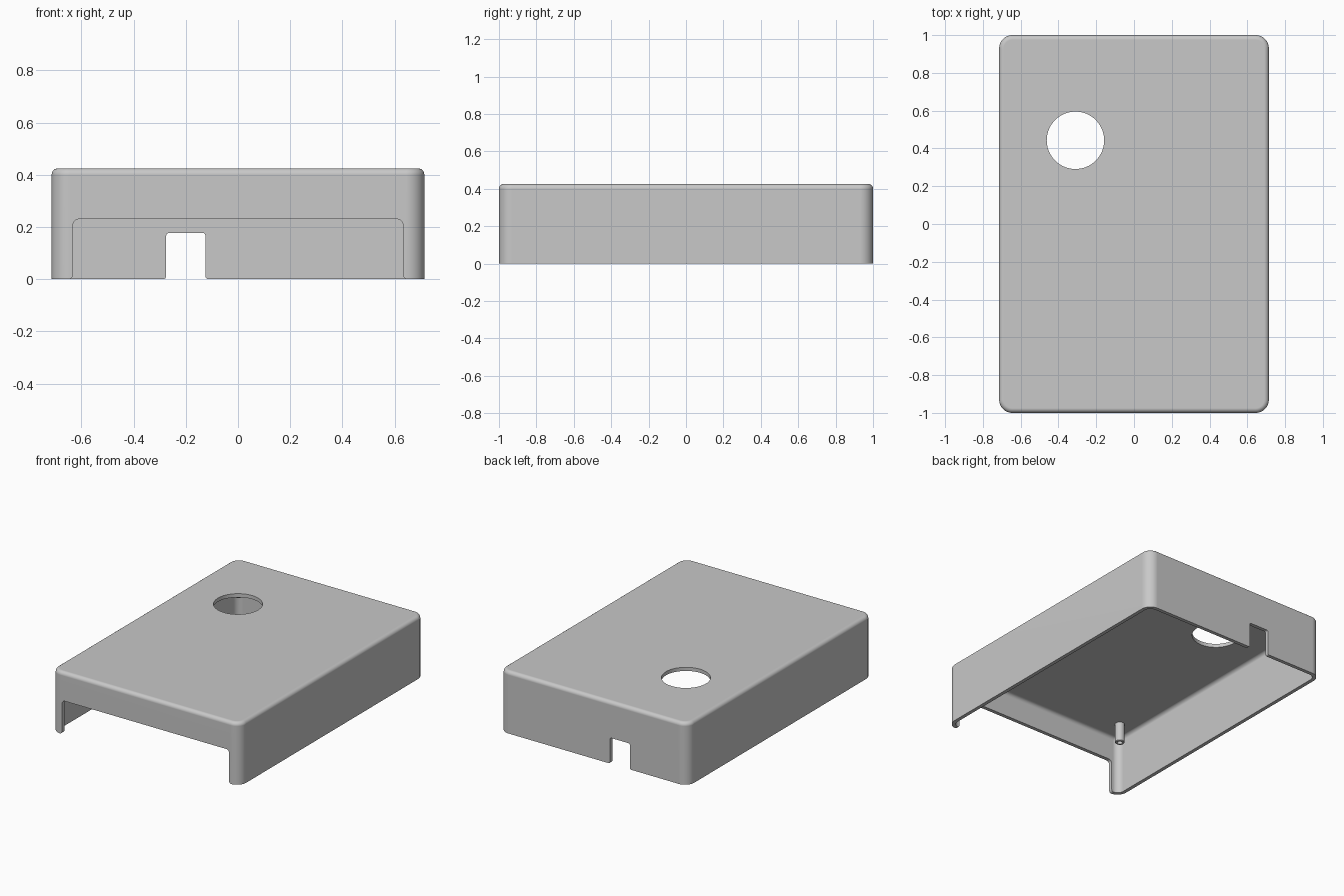
import bpy, bmesh, math
from mathutils import Matrix

cube = bpy.data.objects.get("Cube")
if cube:
    bpy.data.objects.remove(cube, do_unlink=True)

HALF_X, HALF_Y, HEIGHT, WALL = 0.714, 1.0, 0.425, 0.025

grey = bpy.data.materials.new("grey plastic")
grey.use_nodes = True
colour = (0.58, 0.58, 0.58, 1)
grey.diffuse_color = colour
grey.node_tree.nodes["Principled BSDF"].inputs["Base Color"].default_value = colour


def make_object(name, bm):
    bmesh.ops.recalc_face_normals(bm, faces=bm.faces)
    mesh = bpy.data.meshes.new(name)
    bm.to_mesh(mesh)
    bm.free()
    mesh.materials.append(grey)
    obj = bpy.data.objects.new(name, mesh)
    bpy.context.collection.objects.link(obj)
    return obj


def activate(obj):
    bpy.ops.object.select_all(action='DESELECT')
    obj.select_set(True)
    bpy.context.view_layer.objects.active = obj


def rounded_box(name, hx, hy, bottom, top, corner, fillet):
    """Box with rounded upright corners and a filleted top edge."""
    bm = bmesh.new()
    bmesh.ops.create_cube(bm, size=2)
    for v in bm.verts:
        v.co = (v.co.x * hx, v.co.y * hy, top if v.co.z > 0 else bottom)
    upright = [e for e in bm.edges
               if abs(e.verts[0].co.z - e.verts[1].co.z) > 0.01]
    bmesh.ops.bevel(bm, geom=upright, offset=corner, segments=10,
                    profile=0.5, affect='EDGES')
    rim = [e for e in bm.edges if all(abs(v.co.z - top) < 1e-4 for v in e.verts)]
    bmesh.ops.bevel(bm, geom=rim, offset=fillet, segments=6,
                    profile=0.5, affect='EDGES')
    return make_object(name, bm)


def arc(cx, cz, r, start, end, steps=6):
    angles = [math.radians(start + (end - start) * i / steps) for i in range(steps + 1)]
    return [(cx + r * math.cos(a), cz + r * math.sin(a)) for a in angles]


def opening_cutter(name, centre, half, height, r_top, r_foot, y0, y1):
    """Doorway-shaped prism with rounded top corners and flared feet."""
    right = [(half + r_foot, -0.1)]
    right += arc(half + r_foot, r_foot, r_foot, 270, 180)
    right += arc(half - r_top, height - r_top, r_top, 0, 90)
    outline = right + [(-x, z) for x, z in reversed(right)]
    bm = bmesh.new()
    face = bm.faces.new([bm.verts.new((centre + x, y0, z)) for x, z in outline])
    new = bmesh.ops.extrude_face_region(bm, geom=[face])["geom"]
    moved = [g for g in new if isinstance(g, bmesh.types.BMVert)]
    bmesh.ops.translate(bm, vec=(0, y1 - y0, 0), verts=moved)
    return make_object(name, bm)


def round_cutter(name, x, y, radius):
    bm = bmesh.new()
    bmesh.ops.create_cone(bm, cap_ends=True, segments=64, radius1=radius,
                          radius2=radius, depth=0.3,
                          matrix=Matrix.Translation((x, y, HEIGHT)))
    return make_object(name, bm)


def finish(obj):
    activate(obj)
    bpy.ops.object.shade_smooth_by_angle(angle=math.radians(30))
    weighted = obj.modifiers.new("even shading", 'WEIGHTED_NORMAL')
    weighted.keep_sharp = True


# Outer shell, hollowed and cut
shell = rounded_box("case_shell", HALF_X, HALF_Y, 0, HEIGHT, 0.07, 0.025)
cutters = [
    rounded_box("cavity_cutter", HALF_X - WALL, HALF_Y - WALL, -0.1,
                HEIGHT - WALL, 0.045, 0.025),
    opening_cutter("front_opening_cutter", 0, 0.632, 0.23, 0.022, 0.018,
                   -HALF_Y - 0.1, -HALF_Y + 0.08),
    opening_cutter("back_notch_cutter", -0.2, 0.075, 0.177, 0.01, 0.012,
                   HALF_Y - 0.08, HALF_Y + 0.1),
    round_cutter("round_hole_cutter", -0.31, 0.443, 0.152),
]
activate(shell)
for cutter in cutters:
    cut = shell.modifiers.new(cutter.name, 'BOOLEAN')
    cut.operation = 'DIFFERENCE'
    cut.solver = 'EXACT'
    cut.object = cutter
    bpy.ops.object.modifier_apply(modifier=cut.name)
    bpy.data.objects.remove(cutter, do_unlink=True)
finish(shell)

# Hollow screw posts under the lid
for side, x in (("right", -0.57), ("left", 0.57)):
    for end, y in (("front", -0.82), ("back", 0.82)):
        bm = bmesh.new()
        top, low = HEIGHT - WALL / 2, 0.265
        profile = [(0.017, top), (0.017, low), (0.027, low), (0.031, low + 0.004),
                   (0.031, top)]
        verts = [bm.verts.new((r, 0, z)) for r, z in profile]
        edges = [bm.edges.new(pair) for pair in zip(verts, verts[1:] + verts[:1])]
        bmesh.ops.spin(bm, geom=verts + edges, cent=(0, 0, 0), axis=(0, 0, 1),
                       angle=math.tau, steps=32, use_merge=True)
        bmesh.ops.remove_doubles(bm, verts=bm.verts, dist=1e-5)
        bmesh.ops.translate(bm, vec=(x, y, 0), verts=bm.verts)
        finish(make_object(f"{end}_{side}_post", bm))
